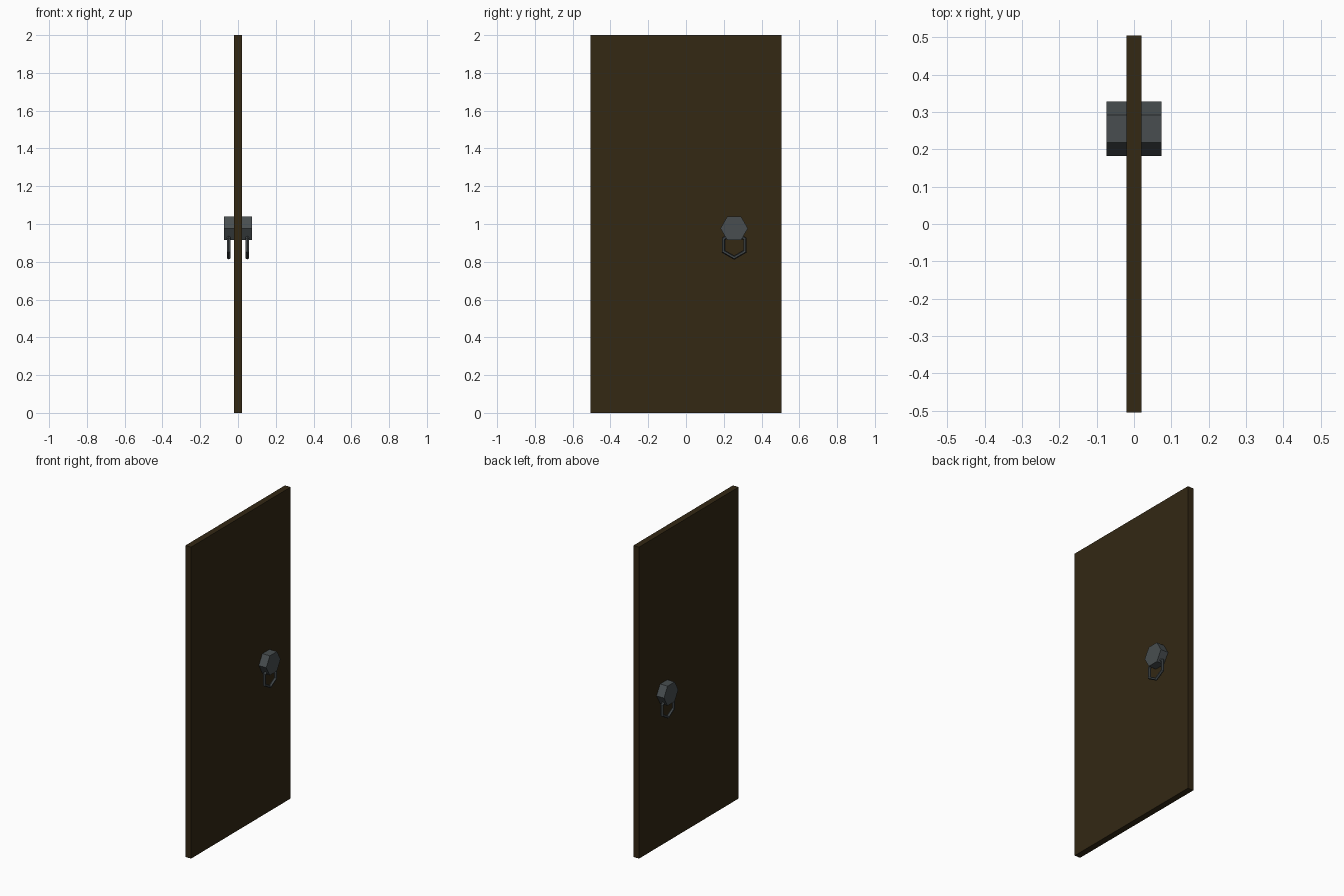
import bpy, math

if "Cube" in bpy.data.objects:
    bpy.data.objects.remove(bpy.data.objects["Cube"])


def material(name, rgb):
    m = bpy.data.materials.new(name)
    m.diffuse_color = (*rgb, 1)
    m.use_nodes = True
    m.node_tree.nodes["Principled BSDF"].inputs["Base Color"].default_value = m.diffuse_color
    return m


wood = material("dark_wood", (0.033, 0.021, 0.007))
iron = material("grey_iron", (0.065, 0.076, 0.08))


def finish(name, mat):
    ob = bpy.context.object
    ob.name = name
    ob.data.materials.append(mat)
    bpy.ops.object.transform_apply(location=False, rotation=True, scale=True)
    return ob


# Door slab
bpy.ops.mesh.primitive_cube_add(size=1, location=(0, 0, 1))
bpy.context.object.scale = (0.04, 1.01, 2)
finish("door_panel", wood)

# Hexagonal knob running through the door, flat side up
bpy.ops.mesh.primitive_cylinder_add(vertices=6, radius=0.0725, depth=0.146,
                                    location=(0, 0.255, 0.977),
                                    rotation=(math.pi / 2, 0, math.pi / 2))
ob = finish("knob", iron)
# keep corners pointing along y
if max(v.co.y for v in ob.data.vertices) < 0.07:
    for v in ob.data.vertices:
        v.co.y, v.co.z = v.co.z, v.co.y
    ob.data.flip_normals()

# Hexagonal pull ring hanging on each side, corner down
for side, label in ((-1, "left"), (1, "right")):
    bpy.ops.mesh.primitive_torus_add(major_segments=6, minor_segments=6,
                                     major_radius=0.066, minor_radius=0.0095,
                                     location=(side * 0.049, 0.255, 0.888),
                                     rotation=(0, math.pi / 2, 0))
    finish("pull_ring_" + label, iron)
